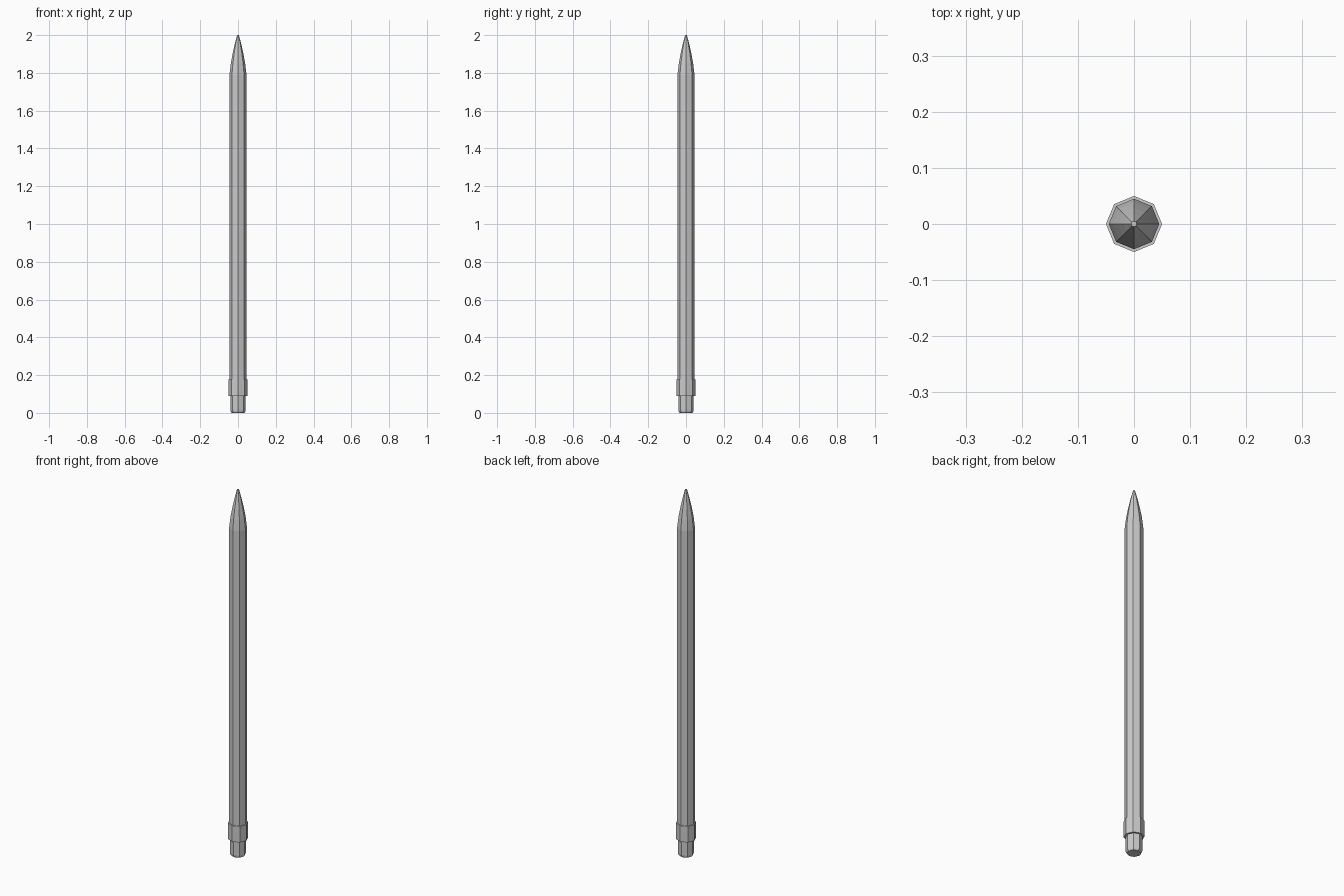
import bpy, bmesh, math

if "Cube" in bpy.data.objects:
    bpy.data.objects.remove(bpy.data.objects["Cube"])

SIDES = 8


def lathe(name, profile):
    """Eight-sided solid from (radius, z) rings, capped at both ends."""
    bm = bmesh.new()
    rings = []
    for r, z in profile:
        rings.append([bm.verts.new((r * math.cos(i * math.tau / SIDES),
                                    r * math.sin(i * math.tau / SIDES), z))
                      for i in range(SIDES)])
    for a, b in zip(rings, rings[1:]):
        for i in range(SIDES):
            j = (i + 1) % SIDES
            bm.faces.new((a[i], a[j], b[j], b[i]))
    bm.faces.new(rings[0][::-1])
    bm.faces.new(rings[-1])
    mesh = bpy.data.meshes.new(name)
    bm.to_mesh(mesh)
    bm.free()
    obj = bpy.data.objects.new(name, mesh)
    bpy.context.collection.objects.link(obj)
    return obj


# End plug with a chamfered bottom rim
lathe("end_plug", [(0.034, 0), (0.038, 0.005), (0.04, 0.012), (0.04, 0.09)])

# Wider collar
lathe("collar", [(0.05, 0.09), (0.05, 0.178)])

# Long shaft with a gently curved taper to a tiny flat point
lathe("shaft", [(0.045, 0.178), (0.045, 1.79), (0.038, 1.85),
                (0.029, 1.90), (0.018, 1.95), (0.010, 1.98), (0.005, 2.0)])
